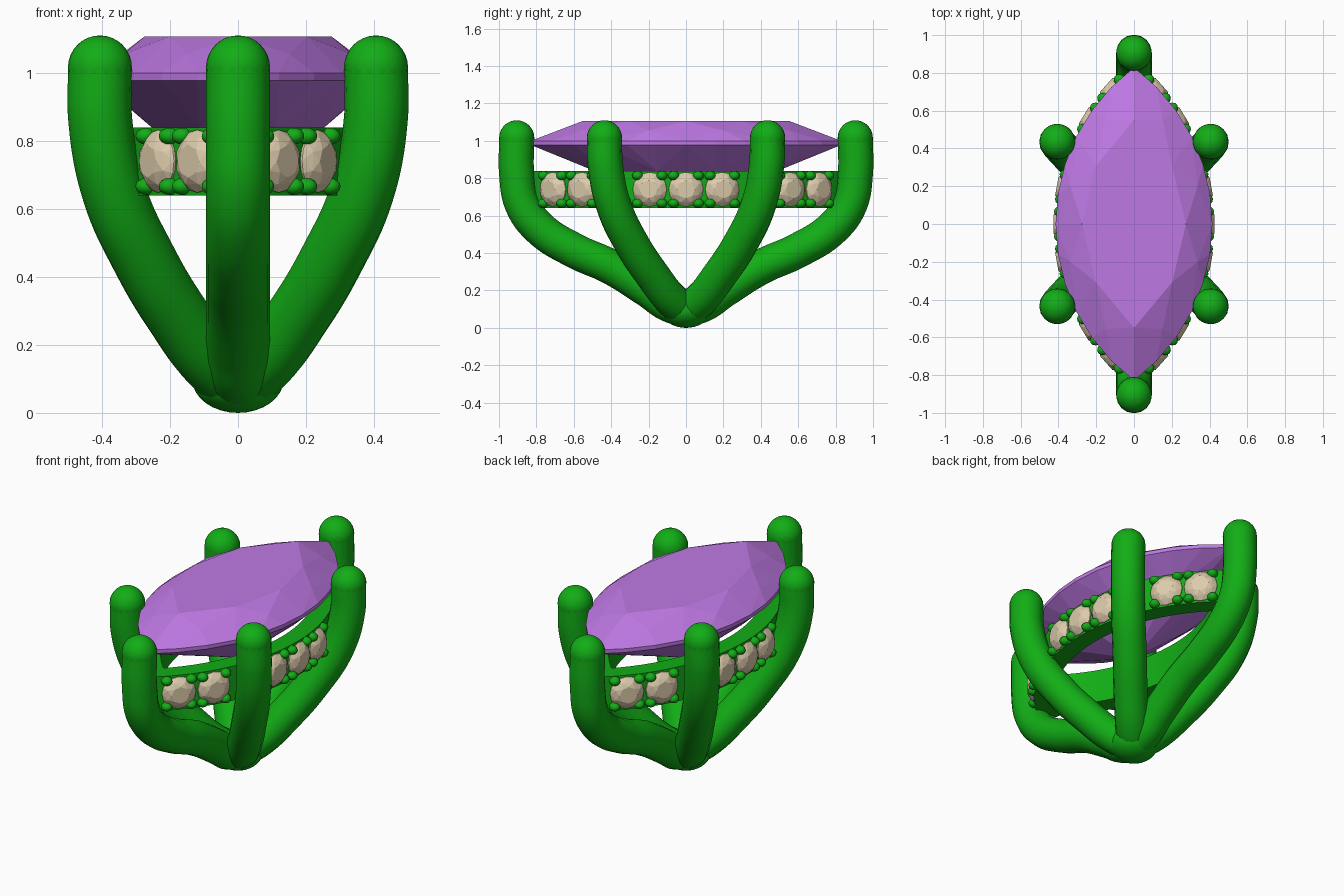
import bpy, bmesh
from math import sin, cos, acos, asin, sqrt, pi, radians
from mathutils import Matrix, Vector

if "Cube" in bpy.data.objects:
    bpy.data.objects.remove(bpy.data.objects["Cube"])


def material(name, rgb):
    m = bpy.data.materials.new(name)
    m.diffuse_color = (*rgb, 1)
    m.use_nodes = True
    m.node_tree.nodes["Principled BSDF"].inputs["Base Color"].default_value = m.diffuse_color
    return m


GREEN = material("green_metal", (0.006, 0.42, 0.008))
PURPLE = material("purple_gem", (0.52, 0.19, 0.78))
CREAM = material("cream_gem", (0.72, 0.6, 0.41))


def finish(bm, name, mat, smooth=False):
    bmesh.ops.recalc_face_normals(bm, faces=bm.faces[:])
    me = bpy.data.meshes.new(name)
    bm.to_mesh(me)
    bm.free()
    ob = bpy.data.objects.new(name, me)
    bpy.context.collection.objects.link(ob)
    me.materials.append(mat)
    if smooth:
        bpy.ops.object.select_all(action='DESELECT')
        bpy.context.view_layer.objects.active = ob
        ob.select_set(True)
        bpy.ops.object.shade_smooth_by_angle(angle=radians(40))
    return ob


def hull(points):
    bm = bmesh.new()
    for p in points:
        bm.verts.new(p)
    r = bmesh.ops.convex_hull(bm, input=bm.verts[:])
    junk = {g for g in r["geom_interior"] + r["geom_unused"] if isinstance(g, bmesh.types.BMVert)}
    bmesh.ops.delete(bm, geom=list(junk), context='VERTS')
    bmesh.ops.dissolve_limit(bm, angle_limit=radians(1), verts=bm.verts[:], edges=bm.edges[:])
    return bm


def marquise(a, b, z, n, shift=0.0):
    """n points around a pointed oval of half width a and half length b"""
    R = (a * a + b * b) / (2 * a)
    t = asin(b / R)
    pts = []
    for side in (1, -1):
        for i in range(n // 2):
            q = (-1 + 2 * (i + shift) / (n // 2)) * t
            pts.append((side * (R * cos(q) - R + a), side * R * sin(q), z))
    return pts


# Centre stone: table, crown break, girdle band, pavilion break, culet
finish(hull(marquise(.275, .55, 1.107, 8) + marquise(.36, .69, 1.055, 8, .5)
            + marquise(.415, .83, 1.0, 24) + marquise(.415, .83, .978, 24)
            + marquise(.27, .52, .838, 8, .5) + [(0, 0, .64)]), "centre_stone", PURPLE)

# Prongs: round tubes from the shared foot to domed tips
RAD = .094
TIP = 1.11 - RAD


def prong(name, path):
    cu = bpy.data.curves.new(name, 'CURVE')
    cu.dimensions = '3D'
    cu.bevel_depth = RAD
    cu.bevel_resolution = 6
    cu.resolution_u = 8
    sp = cu.splines.new('BEZIER')
    sp.bezier_points.add(len(path) - 1)
    for bp, p in zip(sp.bezier_points, path):
        bp.co = p
        bp.handle_left_type = bp.handle_right_type = 'AUTO'
    tmp = bpy.data.objects.new(name + "_path", cu)
    bpy.context.collection.objects.link(tmp)
    bpy.context.view_layer.update()
    me = bpy.data.meshes.new_from_object(tmp.evaluated_get(bpy.context.evaluated_depsgraph_get()))
    bpy.data.objects.remove(tmp)
    bm = bmesh.new()
    bm.from_mesh(me)
    bmesh.ops.create_uvsphere(bm, u_segments=28, v_segments=16, radius=RAD,
                              matrix=Matrix.Translation(path[-1]))
    finish(bm, name, GREEN, True)


END = [(0, .1), (.09, .125), (.2, .2), (.4, .325), (.6, .415), (.78, .53), (.875, .66), (.905, .82), (.905, TIP)]
SIDE = [(0, 0, .1), (.07, .07, .145), (.18, .185, .29), (.275, .29, .45), (.365, .385, .65),
        (.405, .43, .86), (.406, .436, TIP)]
for sy, label in ((-1, "front"), (1, "back")):
    prong(label + "_prong", [(0, sy * y, z) for y, z in END])
    for sx, side in ((-1, "left"), (1, "right")):
        prong(f"{label}_{side}_prong", [(sx * x, sy * y, z) for x, y, z in SIDE])

# Rounded foot where the prongs meet
bm = bmesh.new()
bmesh.ops.create_uvsphere(bm, u_segments=32, v_segments=16, radius=1,
                          matrix=Matrix.Translation((0, 0, .1)) @ Matrix.Diagonal((.135, .135, .1, 1)))
finish(bm, "foot", GREEN, True)

# Gallery rail: pointed-oval band made from two arcs
CX, ZC, HALF = .68, .74, .1


def rail_loop(R, n=28):
    t = acos(CX / R)
    return [(s * (R * cos(q) - CX), s * R * sin(q))
            for s in (1, -1) for q in [-t + 2 * t * i / n for i in range(n)]]


bm = bmesh.new()
loops = [[bm.verts.new((x, y, z)) for x, y in rail_loop(R)]
         for R, z in ((1.068, ZC - HALF), (1.068, ZC + HALF), (.965, ZC + HALF), (.965, ZC - HALF))]
for a, b in zip(loops, loops[1:] + loops[:1]):
    for i in range(len(a)):
        j = (i + 1) % len(a)
        bm.faces.new((a[i], a[j], b[j], b[i]))
finish(bm, "gallery_rail", GREEN, True)

# Small round stones facing outwards, each held by four beads
def ring(r, x, n, off=0.0):
    return [(x, r * cos(2 * pi * (i + off) / n), r * sin(2 * pi * (i + off) / n)) for i in range(n)]


CUT = (ring(.048, 1.107, 8) + ring(.072, 1.094, 8, .5) + ring(.092, 1.072, 16)
       + ring(.092, 1.066, 16) + [(.99, 0, 0)])
beads = bmesh.new()
for half, side in ((0, "right"), (pi, "left")):
    turn = Matrix.Rotation(half, 4, 'Z') @ Matrix.Translation((-CX, 0, ZC))
    for k in (-4, -3, -1, 0, 1, 3, 4):
        place = turn @ Matrix.Rotation(k * .182, 4, 'Z')
        bm = hull(CUT)
        bm.transform(place)
        finish(bm, f"{side}_accent_stone_{k + 5}", CREAM)
        for y in (-.066, .066):
            for z in (-.074, .074):
                bmesh.ops.create_uvsphere(
                    beads, u_segments=12, v_segments=8, radius=1,
                    matrix=place @ Matrix.Translation((1.07, y, z)) @ Matrix.Diagonal((.034, .03, .025, 1)))
finish(beads, "bead_claws", GREEN, True)
